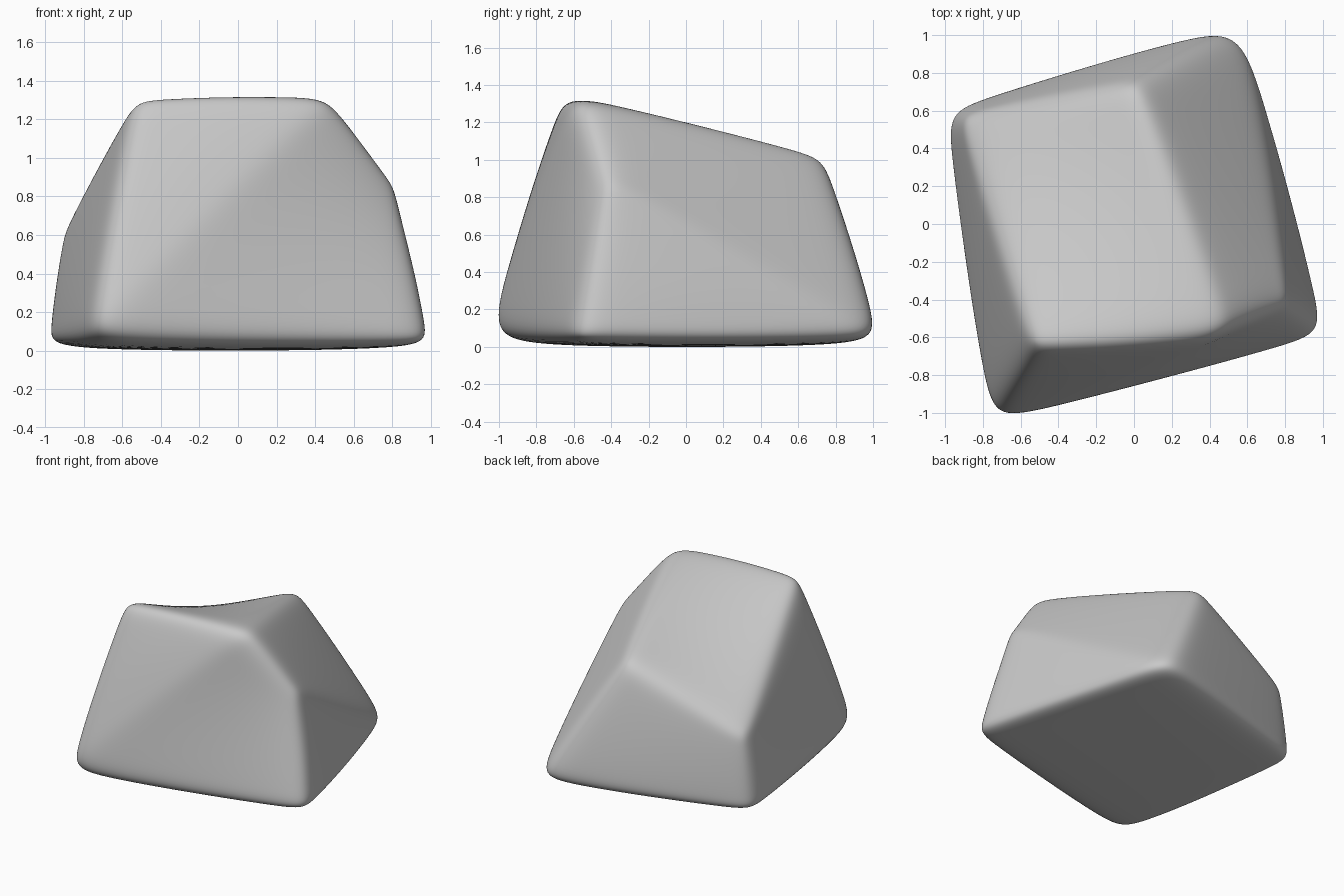
import bpy
import bmesh

old = bpy.data.objects.get("Cube")
if old:
    bpy.data.objects.remove(old, do_unlink=True)

# Stone colour
stone = bpy.data.materials.new("stone_grey")
stone.use_nodes = True
colour = (0.58, 0.58, 0.58, 1)
stone.diffuse_color = colour
bsdf = next(n for n in stone.node_tree.nodes if n.type == "BSDF_PRINCIPLED")
bsdf.inputs["Base Color"].default_value = colour
bsdf.inputs["Roughness"].default_value = 0.8

# Corners of the rough block
corners = {
    "base_front_right": (-0.82, -1.11, -0.005),
    "base_front_left": (1.07, -0.63, -0.005),
    "base_back_left": (0.60, 1.13, -0.005),
    "base_back_right": (-1.035, 0.62, -0.005),
    "top_front_right": (-0.555, -0.675, 1.385),
    "top_front_left": (0.525, -0.615, 1.375),
    "top_back_left": (0.015, 0.775, 1.07),
    "top_back_right": (-0.955, 0.59, 0.61),
    "shoulder": (0.835, -0.40, 0.90),
}
sides = [
    ("base_back_right", "base_back_left", "base_front_left", "base_front_right"),
    ("top_front_right", "top_front_left", "top_back_left", "top_back_right"),
    ("base_front_right", "top_front_left", "top_front_right"),
    ("base_front_right", "base_front_left", "shoulder", "top_front_left"),
    ("shoulder", "base_back_left", "top_back_left", "top_front_left"),
    ("base_front_left", "base_back_left", "shoulder"),
    ("top_back_left", "base_back_left", "base_back_right", "top_back_right"),
    ("base_front_right", "top_front_right", "top_back_right", "base_back_right"),
]

bm = bmesh.new()
verts = {name: bm.verts.new(co) for name, co in corners.items()}
for side in sides:
    bm.faces.new([verts[name] for name in side])
bmesh.ops.recalc_face_normals(bm, faces=bm.faces[:])

# Chamfer every edge so the subdivision rounds it tightly
bmesh.ops.bevel(bm, geom=bm.edges[:], offset=0.06, offset_type="OFFSET",
                segments=1, profile=0.5, affect="EDGES", clamp_overlap=True)
for face in bm.faces:
    face.smooth = True
mesh = bpy.data.meshes.new("rock")
bm.to_mesh(mesh)
bm.free()
mesh.materials.append(stone)

rock = bpy.data.objects.new("rock", mesh)
bpy.context.collection.objects.link(rock)
rounding = rock.modifiers.new("rounding", "SUBSURF")
rounding.levels = rounding.render_levels = 4
